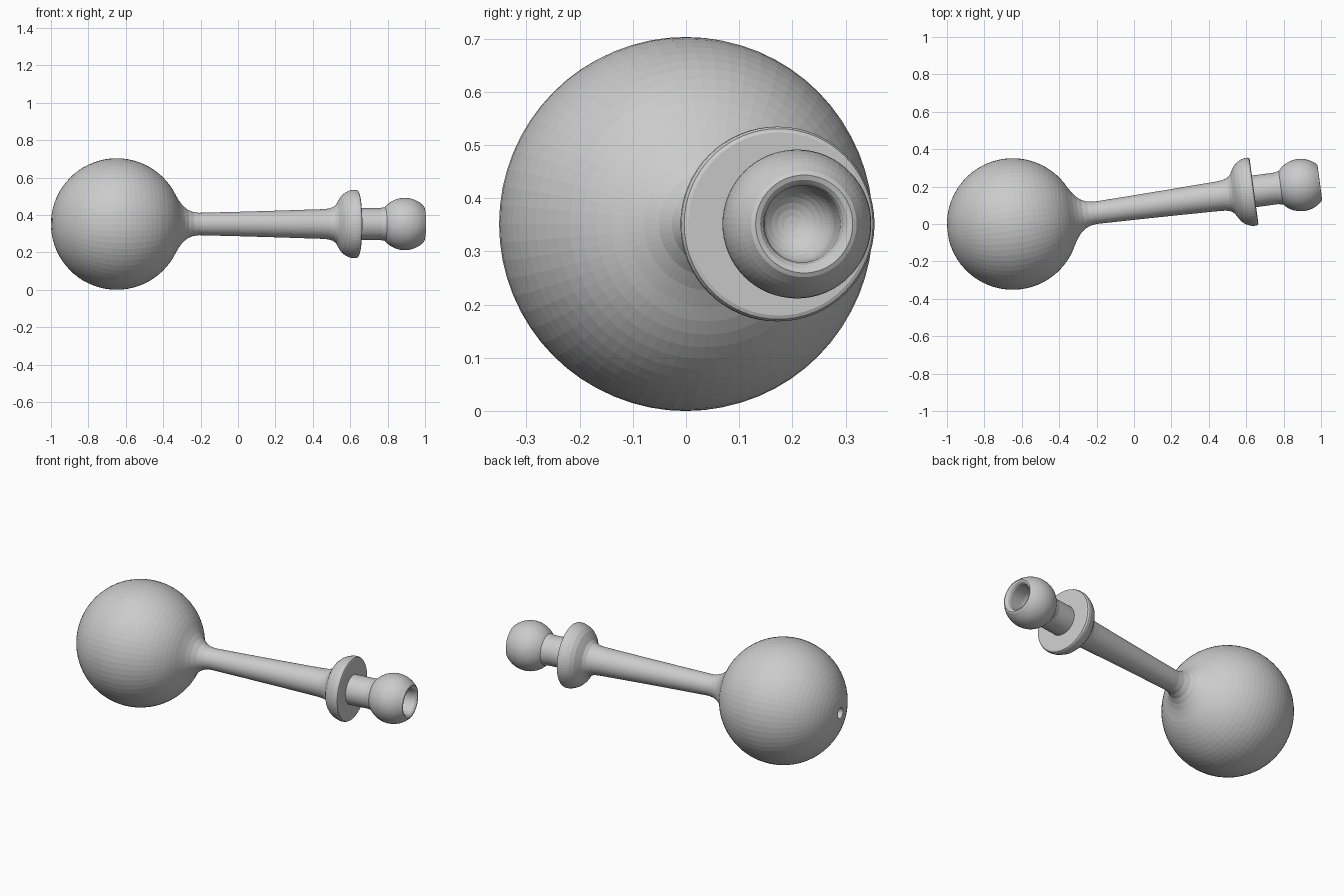
import bpy, bmesh
from math import sin, cos, radians, sqrt, asin, acos, degrees, pi
from mathutils import Matrix, Vector

if "Cube" in bpy.data.objects:
    bpy.data.objects.remove(bpy.data.objects["Cube"])

SEGMENTS = 64
R = 0.3515            # big ball radius
TILT = radians(7.7)   # handle leans towards +y


def arc(centre, radius, a0, a1, n):
    """Points (axial, radial) on an arc; angle 0 points along the handle."""
    return [(centre + radius * cos(radians(a0 + (a1 - a0) * i / n)),
             radius * sin(radians(a0 + (a1 - a0) * i / n))) for i in range(n + 1)]


def lathe(name, profile, matrix):
    """Revolve (axial, radial) points around the x axis."""
    bm = bmesh.new()
    verts = [bm.verts.new((s, 0, r)) for s, r in profile]
    edges = [bm.edges.new(p) for p in zip(verts, verts[1:])]
    bmesh.ops.spin(bm, geom=verts + edges, cent=(0, 0, 0), axis=(1, 0, 0),
                   angle=2 * pi, steps=SEGMENTS, use_duplicate=False)
    bmesh.ops.remove_doubles(bm, verts=bm.verts, dist=1e-5)
    bmesh.ops.recalc_face_normals(bm, faces=bm.faces)
    mesh = bpy.data.meshes.new(name)
    bm.to_mesh(mesh)
    bm.free()
    obj = bpy.data.objects.new(name, mesh)
    bpy.context.collection.objects.link(obj)
    obj.matrix_world = matrix
    return obj


profile = []
# small hole at the far pole of the big ball
profile += [(-0.26, 0), (-0.265, 0.03)]
# big ball
profile += arc(0, R, 180 - degrees(asin(0.031 / R)), degrees(acos(0.315 / R)), 30)
# flared root and tapering stem
profile += [(0.334, 0.125), (0.355, 0.099), (0.38, 0.078), (0.41, 0.065),
            (0.445, 0.060), (0.65, 0.065), (0.87, 0.0715), (1.10, 0.079)]
# collar: cove, rounded rim, flat back
profile += [(1.14, 0.082), (1.168, 0.090), (1.185, 0.104), (1.197, 0.125),
            (1.212, 0.149), (1.232, 0.167), (1.255, 0.178), (1.275, 0.183),
            (1.291, 0.183), (1.299, 0.179), (1.302, 0.172)]
# neck
profile += [(1.302, 0.085), (1.42, 0.085), (1.435, 0.088)]
# end knob
profile += arc(1.554, 0.140, 140, 49, 14)
# rounded lip and bowl-bottomed socket
profile += [(1.653, 0.100), (1.657, 0.092), (1.654, 0.083), (1.646, 0.076), (1.632, 0.072)]
profile += arc(1.555, 0.072, 90, 180, 8)

placement = Matrix.Translation(Vector((R - 1, 0, R))) @ Matrix.Rotation(TILT, 4, 'Z')
lathe("ball_and_handle", profile, placement)
